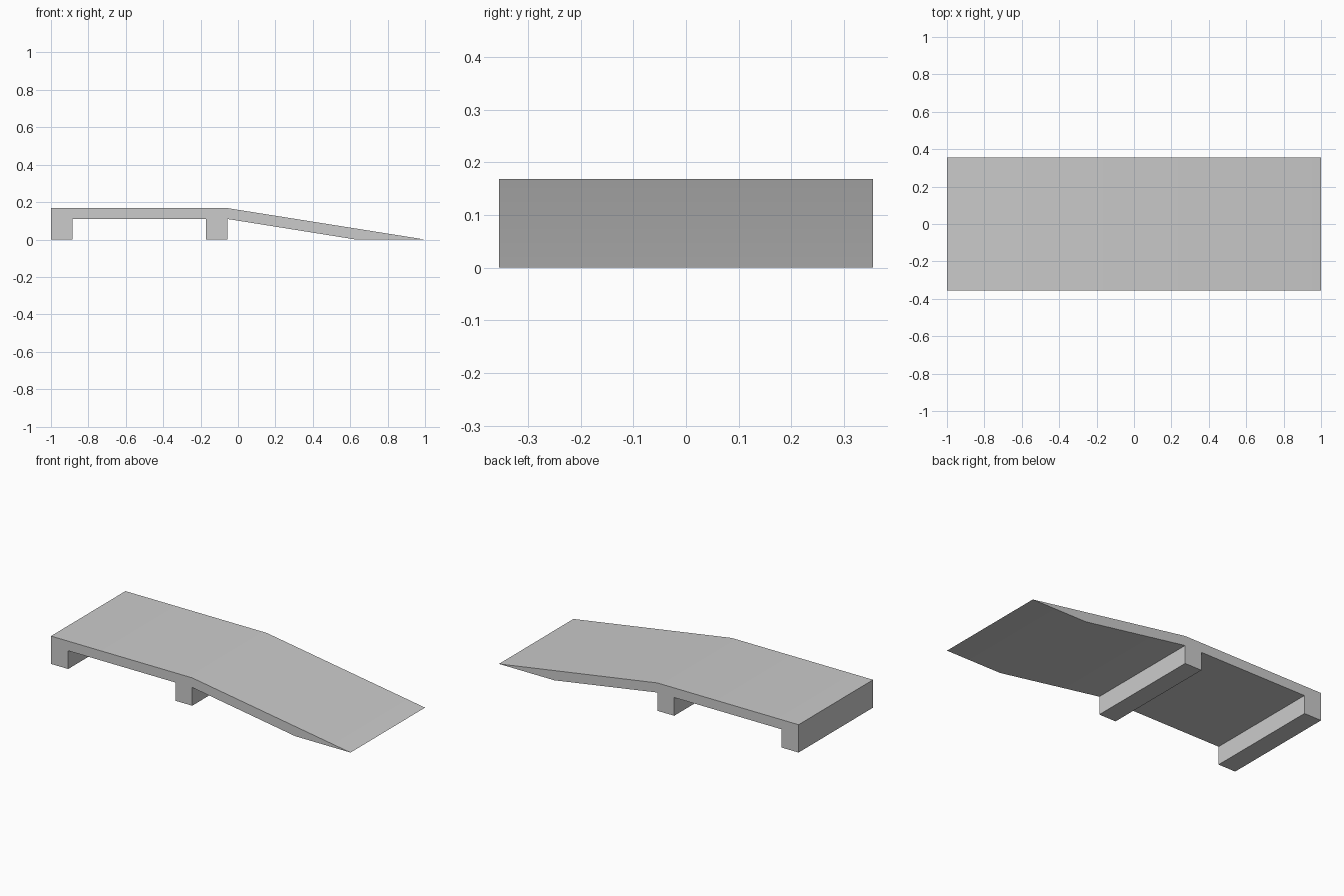
import bpy
import bmesh

cube = bpy.data.objects.get("Cube")
if cube:
    bpy.data.objects.remove(cube, do_unlink=True)

HALF_WIDTH = 0.355
TOP, UNDERSIDE = 0.168, 0.11

# Single flat colour
grey = bpy.data.materials.new("concrete grey")
grey.use_nodes = True
colour = (0.6, 0.6, 0.6, 1)
grey.diffuse_color = colour
grey.node_tree.nodes["Principled BSDF"].inputs["Base Color"].default_value = colour

# Side outline: deck on two feet, sloping down to a thin edge
profile = [
    (-1, 0), (-0.885, 0), (-0.885, UNDERSIDE),
    (-0.17, UNDERSIDE), (-0.17, 0), (-0.057, 0), (-0.057, UNDERSIDE),
    (0.63, 0), (1, 0), (-0.057, TOP), (-1, TOP),
]

# Extrude the outline across the width
bm = bmesh.new()
side = bm.faces.new([bm.verts.new((x, -HALF_WIDTH, z)) for x, z in profile])
extruded = bmesh.ops.extrude_face_region(bm, geom=[side], use_keep_orig=True)
verts = [v for v in extruded["geom"] if isinstance(v, bmesh.types.BMVert)]
bmesh.ops.translate(bm, verts=verts, vec=(0, 2 * HALF_WIDTH, 0))
bmesh.ops.recalc_face_normals(bm, faces=bm.faces)

mesh = bpy.data.meshes.new("ramp_platform")
bm.to_mesh(mesh)
bm.free()
mesh.materials.append(grey)
ramp = bpy.data.objects.new("ramp_platform", mesh)
bpy.context.collection.objects.link(ramp)

# Soften the shallow bend in the deck, keep the corners crisp
bpy.context.view_layer.objects.active = ramp
ramp.select_set(True)
bpy.ops.object.shade_smooth_by_angle(angle=0.52)
